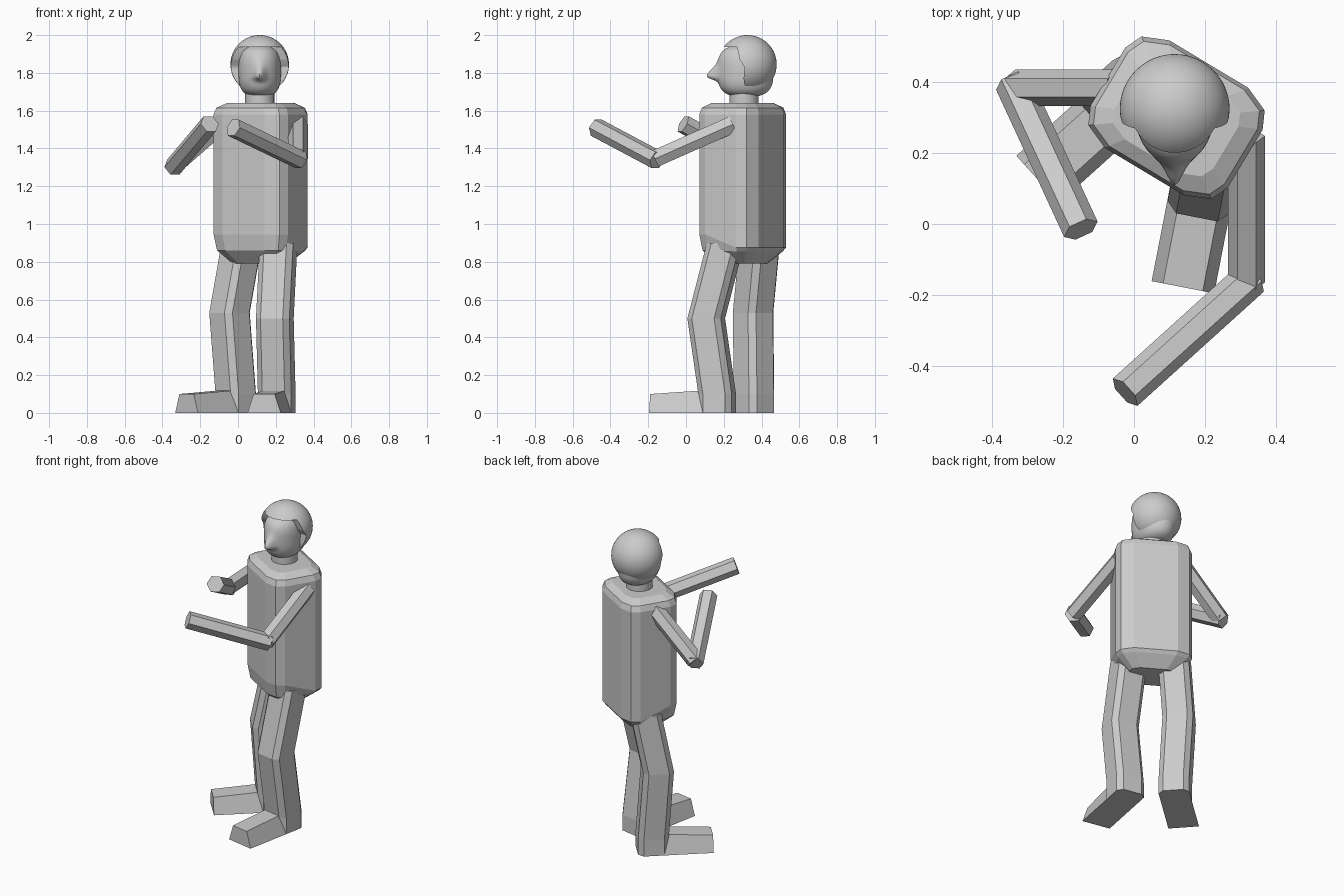
import bpy, bmesh, math
from mathutils import Vector, Matrix

if "Cube" in bpy.data.objects:
    bpy.data.objects.remove(bpy.data.objects["Cube"])


def make(name, bm):
    bmesh.ops.recalc_face_normals(bm, faces=bm.faces)
    me = bpy.data.meshes.new(name)
    bm.to_mesh(me)
    bm.free()
    ob = bpy.data.objects.new(name, me)
    bpy.context.collection.objects.link(ob)
    return ob


def loft(name, rings):
    """Skin closed rings of equal length and cap both ends."""
    bm = bmesh.new()
    rows = [[bm.verts.new(p) for p in r] for r in rings]
    n = len(rows[0])
    for a, b in zip(rows, rows[1:]):
        for i in range(n):
            j = (i + 1) % n
            bm.faces.new((a[i], a[j], b[j], b[i]))
    bm.faces.new(rows[0])
    bm.faces.new(rows[-1])
    return make(name, bm)


def smooth(ob, angle=40):
    bpy.ops.object.select_all(action='DESELECT')
    ob.select_set(True)
    bpy.context.view_layer.objects.active = ob
    bpy.ops.object.shade_smooth_by_angle(angle=math.radians(angle))


def yawed(origin, deg):
    return Matrix.Translation(origin) @ Matrix.Rotation(math.radians(deg), 4, 'Z')


# torso: rounded rectangle, turned, with bevelled shoulders and pelvis
quarter = [(.226, .096), (.203, .146), (.13, .177)]
outline = (quarter + [(-x, y) for x, y in quarter[::-1]]
           + [(-x, -y) for x, y in quarter] + [(x, -y) for x, y in quarter[::-1]])
turn = yawed((.12, .30, 0), -31)


def body_ring(su, sv, z_front, z_back):
    return [turn @ Vector((x * su, y * sv, z_front if y < 0 else z_back)) for x, y in outline]


loft("torso", [body_ring(.6, .55, .79, .79),
               body_ring(.93, .92, .86, .855),
               body_ring(1, 1, .945, .875),
               body_ring(1, 1, 1.58, 1.58),
               body_ring(.94, .94, 1.615, 1.615),
               body_ring(.72, .72, 1.64, 1.64)])

# legs: chamfered square section, bent at the knee, with wedge feet
square = [(.09, .06), (.06, .09), (-.06, .09), (-.09, .06),
          (-.09, -.06), (-.06, -.09), (.06, -.09), (.09, -.06)]
legs = {"left": ([(.205, .165, 0), (.205, .165, .1), (.195, .107, .5), (.215, .21, .9)], -11),
        "right": ([(-.012, .36, 0), (-.012, .36, .1), (-.045, .355, .53), (.02, .39, .9)], -48)}
for side, (path, yaw) in legs.items():
    loft(side + "_leg", [[yawed(p, yaw) @ Vector((x, y, 0)) for x, y in square] for p in path])
    rows = []
    for y, top in ((.05, .12), (-.08, .118), (-.35, .1)):
        rows.append([yawed(path[0], yaw) @ Vector(q) for q in
                     ((-.09, y, 0), (.09, y, 0), (.057, y, top), (-.057, y, top))])
    loft(side + "_foot", rows)


# arms: six-sided rods
def rod(name, a, b, r=.052, overlap=.02):
    a, b = Vector(a), Vector(b)
    d = (b - a).normalized()
    side = d.cross(Vector((0, 0, 1))).normalized()
    up = side.cross(d)
    ring = [(side * math.cos(k * math.pi / 3) + up * math.sin(k * math.pi / 3)) * r for k in range(6)]
    loft(name, [[p + o for o in ring] for p in (a - d * overlap, b)])


arms = {"left": [(.318, .23, 1.52), (.318, -.165, 1.345), (-.025, -.475, 1.51)],
        "right": [(-.06, .385, 1.55), (-.335, .385, 1.31), (-.15, -.015, 1.53)]}
for side, (shoulder, elbow, hand) in arms.items():
    rod(side + "_upper_arm", shoulder, elbow)
    rod(side + "_forearm", elbow, hand)

# neck
neck = [(.115 + .077 * math.cos(t * math.pi / 16), .308 + .077 * math.sin(t * math.pi / 16))
        for t in range(32)]
smooth(loft("neck", [[(x, y, z) for x, y in neck] for z in (1.62, 1.74)]))

# face: boxy ellipsoid with a pulled-out nose
bm = bmesh.new()
bmesh.ops.create_uvsphere(bm, u_segments=64, v_segments=48, radius=1)
for v in bm.verts:
    x, y, z = v.co
    flat = math.sqrt(max(1 - z * z, 1e-6))
    k = (1 - min(abs(z), 1) ** 3) ** (1 / 3) / flat if flat > .01 else 1
    p = Vector((.115 + .112 * x * k, .315 + .148 * y * k, 1.81 + .137 * z))
    if y < 0:
        dz = p.z - 1.78
        s = .05 if dz > 0 else .018
        p.y -= .058 * math.exp(-((p.x - .115) / .028) ** 2 - (dz / s) ** 2)
    v.co = p
smooth(make("face", bm), 60)

# hair: ball with the face opening cut away
bm = bmesh.new()
bmesh.ops.create_uvsphere(bm, u_segments=48, v_segments=32, radius=.155,
                          matrix=Matrix.Translation((.115, .325, 1.845)))
hair = make("hair", bm)
opening = [(.05, 1.94), (.27, 1.937), (.285, 1.87), (.31, 1.83), (.305, 1.77), (.325, 1.6), (.05, 1.6)]
cutter = loft("face_opening_cutter", [[(x, y, z) for y, z in opening] for x in (-.2, .43)])
cutter.hide_render = True
mod = hair.modifiers.new("opening", 'BOOLEAN')
mod.operation = 'DIFFERENCE'
mod.solver = 'EXACT'
mod.object = cutter
bpy.context.view_layer.objects.active = hair
bpy.ops.object.modifier_apply(modifier=mod.name)
bpy.data.objects.remove(cutter)
smooth(hair)
